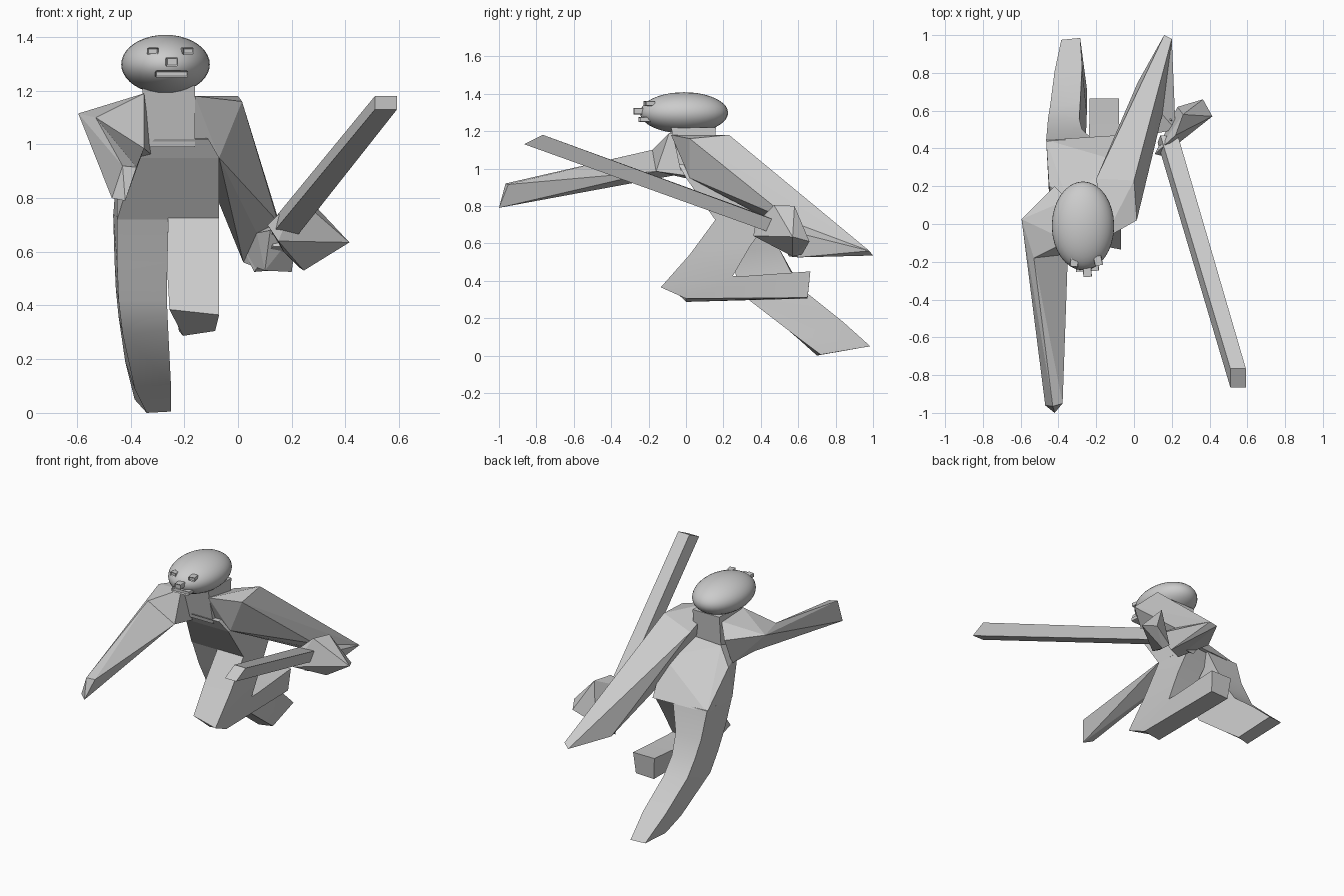
import bpy, bmesh, math
from mathutils import Matrix


def finish(name, bm, smooth=None):
    bmesh.ops.recalc_face_normals(bm, faces=bm.faces[:])
    me = bpy.data.meshes.new(name)
    bm.to_mesh(me)
    bm.free()
    ob = bpy.data.objects.new(name, me)
    bpy.context.collection.objects.link(ob)
    if smooth:
        bpy.ops.object.select_all(action='DESELECT')
        ob.select_set(True)
        bpy.context.view_layer.objects.active = ob
        bpy.ops.object.shade_smooth_by_angle(angle=math.radians(smooth))
    return ob


def hull(name, *points):
    # faceted convex block from its corners
    bm = bmesh.new()
    for p in points:
        bm.verts.new(p)
    bmesh.ops.convex_hull(bm, input=bm.verts[:])
    loose = [v for v in bm.verts if not v.link_faces]
    bmesh.ops.delete(bm, geom=loose, context='VERTS')
    bmesh.ops.dissolve_limit(bm, angle_limit=math.radians(5),
                             verts=bm.verts[:], edges=bm.edges[:])
    return finish(name, bm)


def loft(name, rings, smooth=None):
    # limb skinned through four-sided rings
    bm = bmesh.new()
    vs = [[bm.verts.new(p) for p in r] for r in rings]
    for a, b in zip(vs, vs[1:]):
        for i in range(4):
            j = (i + 1) % 4
            bm.faces.new((a[i], a[j], b[j], b[i]))
    bm.faces.new(vs[0])
    bm.faces.new(vs[-1])
    return finish(name, bm, smooth)


def face_box(name, loc, size, turn, recess):
    # small rounded box with an inset front
    bm = bmesh.new()
    bmesh.ops.create_cube(bm, size=1, matrix=Matrix.Diagonal((*size, 1)))
    rim = [e for e in bm.edges if abs(e.verts[0].co.y - e.verts[1].co.y) > 1e-4]
    bmesh.ops.bevel(bm, geom=rim, offset=0.006, segments=2, affect='EDGES', profile=0.5)
    front = min(bm.faces, key=lambda f: f.calc_center_median().y)
    bmesh.ops.inset_region(bm, faces=[front], thickness=0.005)
    bmesh.ops.translate(bm, verts=front.verts[:], vec=(0, recess, 0))
    bm.transform(Matrix.Translation(loc) @ Matrix.Rotation(math.radians(turn), 4, 'Z'))
    return finish(name, bm)


# Head
bm = bmesh.new()
bmesh.ops.create_uvsphere(bm, u_segments=32, v_segments=20, radius=1)
bm.transform(Matrix.Translation((-0.27, -0.01, 1.298)) @ Matrix.Diagonal((0.165, 0.235, 0.11, 1)))
finish("head", bm, 40)

# Face
face_box("eye_right", (-0.316, -0.2, 1.347), (0.042, 0.05, 0.026), -6, 0.006)
face_box("eye_left", (-0.19, -0.195, 1.348), (0.042, 0.05, 0.026), 12, 0.006)
face_box("nose", (-0.247, -0.25, 1.307), (0.045, 0.06, 0.034), 3, 0.004)
face_box("mouth", (-0.248, -0.22, 1.262), (0.122, 0.06, 0.026), 3, 0.008)

# Neck
loft("neck", [
    [(-0.355, -0.03, 0.99), (-0.16, -0.03, 0.99), (-0.16, 0.14, 0.99), (-0.355, 0.14, 0.99)],
    [(-0.355, -0.08, 1.22), (-0.16, -0.08, 1.22), (-0.16, 0.16, 1.22), (-0.355, 0.16, 1.22)]])

# Torso leaning forward
hull("torso",
     (-0.45, 0.16, 0.72), (-0.07, 0.16, 0.72), (-0.085, 0.47, 0.735), (-0.465, 0.445, 0.73),
     (-0.35, 0.07, 0.86), (-0.10, 0.07, 0.86),
     (-0.38, 0.0, 0.95), (-0.07, 0.0, 0.95), (-0.31, -0.04, 1.02), (-0.11, -0.04, 1.02),
     (-0.45, 0.2, 0.93), (-0.07, 0.33, 0.95), (-0.36, 0.15, 1.03), (-0.16, 0.15, 1.04))

# Right shoulder and outstretched forearm
elbow = [(-0.53, -0.18, 1.10), (-0.595, 0.025, 1.115), (-0.35, -0.16, 0.985), (-0.50, 0.0, 0.975)]
hull("right_shoulder", *elbow,
     (-0.35, -0.09, 1.19), (-0.35, 0.13, 1.18), (-0.32, 0.02, 0.96), (-0.42, 0.12, 0.92),
     (-0.42, 0.2, 1.10))
hull("right_forearm", *elbow,
     (-0.43, -0.965, 0.92), (-0.378, -0.95, 0.915), (-0.42, -1.0, 0.79), (-0.47, -0.96, 0.80))

# Left upper arm swung back to a pointed elbow
tip = [(0.20, 0.98, 0.56), (0.16, 1.0, 0.535)]
crook = [(0.15, 0.58, 0.71), (0.07, 0.58, 0.67), (0.02, 0.75, 0.56)]
hull("left_upper_arm", *tip, *crook,
     (-0.16, -0.08, 1.18), (0.015, 0.02, 1.16), (0.0, 0.23, 1.18), (-0.2, 0.24, 1.11),
     (-0.07, 0.02, 0.95), (-0.16, 0.0, 1.0))

# Left forearm folded forward
hull("left_forearm", *tip, *crook,
     (0.22, 0.5, 0.68), (0.12, 0.48, 0.68), (0.10, 0.55, 0.53), (0.20, 0.6, 0.525))

# Sword: blade, guard, grip
loft("sword_blade", [
    [(0.125, 0.43, 0.665), (0.225, 0.43, 0.665), (0.235, 0.46, 0.73), (0.14, 0.47, 0.73)],
    [(0.51, -0.865, 1.13), (0.592, -0.865, 1.13), (0.592, -0.765, 1.18), (0.51, -0.765, 1.18)]])
hull("sword_guard",
     (0.11, 0.37, 0.70), (0.15, 0.42, 0.72), (0.17, 0.45, 0.60), (0.15, 0.36, 0.64),
     (0.22, 0.47, 0.805), (0.26, 0.58, 0.80), (0.365, 0.66, 0.61), (0.415, 0.57, 0.635),
     (0.245, 0.57, 0.53), (0.23, 0.62, 0.54))
hull("sword_grip",
     (0.20, 0.5, 0.62), (0.13, 0.5, 0.62), (0.20, 0.55, 0.69), (0.13, 0.55, 0.69),
     (0.06, 0.65, 0.525), (0.12, 0.65, 0.53), (0.03, 0.71, 0.59), (0.11, 0.70, 0.60))

# Right leg pushing off behind
loft("right_leg", [
    [(-0.45, 0.16, 0.73), (-0.23, 0.16, 0.73), (-0.22, 0.45, 0.74), (-0.465, 0.445, 0.74)],
    [(-0.45, 0.235, 0.55), (-0.265, 0.23, 0.56), (-0.275, 0.50, 0.57), (-0.46, 0.5, 0.57)],
    [(-0.445, 0.30, 0.42), (-0.265, 0.27, 0.42), (-0.29, 0.56, 0.45), (-0.455, 0.56, 0.46)],
    [(-0.43, 0.36, 0.295), (-0.26, 0.32, 0.31), (-0.285, 0.64, 0.34), (-0.445, 0.62, 0.36)],
    [(-0.385, 0.60, 0.09), (-0.25, 0.58, 0.11), (-0.275, 0.84, 0.18), (-0.42, 0.81, 0.19)],
    [(-0.34, 0.70, 0.0), (-0.25, 0.72, 0.005), (-0.285, 0.985, 0.05), (-0.385, 0.975, 0.05)]], 35)

# Left leg with the knee raised and the shin folded back
loft("left_leg", [
    [(-0.26, 0.16, 0.73), (-0.07, 0.16, 0.73), (-0.085, 0.45, 0.74), (-0.26, 0.44, 0.74)],
    [(-0.265, 0.03, 0.55), (-0.07, 0.02, 0.54), (-0.075, 0.34, 0.58), (-0.24, 0.34, 0.58)],
    [(-0.255, -0.10, 0.385), (-0.07, -0.135, 0.365), (-0.075, 0.25, 0.425), (-0.23, 0.25, 0.425)],
    [(-0.205, 0.0, 0.287), (-0.085, 0.0, 0.305), (-0.075, 0.31, 0.425), (-0.24, 0.31, 0.425)],
    [(-0.22, 0.65, 0.305), (-0.09, 0.65, 0.31), (-0.08, 0.665, 0.45), (-0.235, 0.665, 0.45)]], 35)
